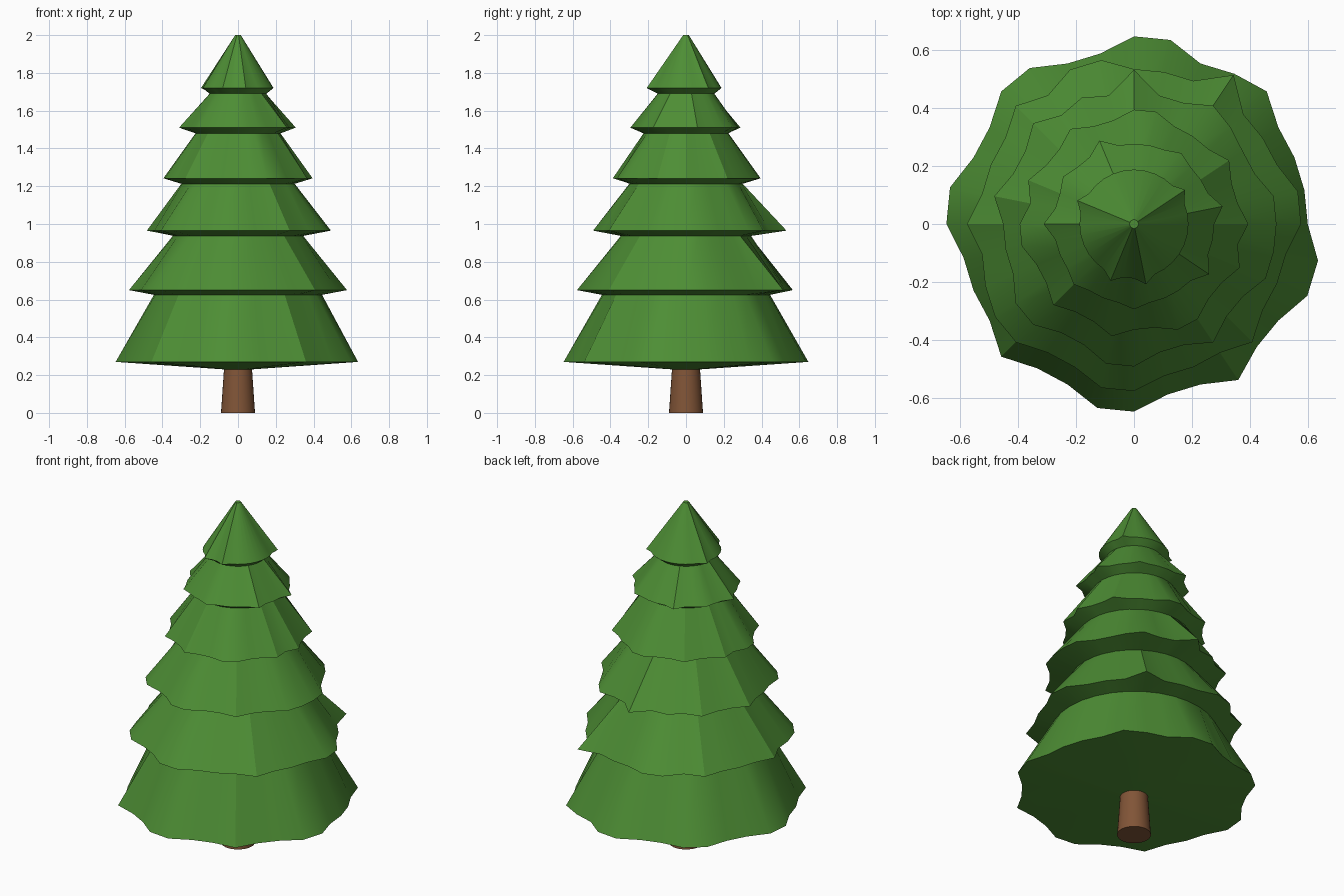
import bpy, bmesh
from math import cos, sin, pi

if "Cube" in bpy.data.objects:
    bpy.data.objects.remove(bpy.data.objects["Cube"])

SEGS = 32


def material(name, colour):
    mat = bpy.data.materials.new(name)
    mat.diffuse_color = colour
    mat.use_nodes = True
    mat.node_tree.nodes["Principled BSDF"].inputs["Base Color"].default_value = mat.diffuse_color
    return mat


def ring(bm, radii, z):
    return [bm.verts.new((r * cos(2 * pi * i / len(radii)), r * sin(2 * pi * i / len(radii)), z))
            for i, r in enumerate(radii)]


def stack(name, levels, mat):
    """Skin a stack of rings from bottom to top, closing both ends."""
    bm = bmesh.new()
    rings = [ring(bm, radii, z) for radii, z in levels]
    n = len(rings[0])
    for a, b in zip(rings, rings[1:]):
        for i in range(n):
            j = (i + 1) % n
            bm.faces.new((a[i], a[j], b[j], b[i]))
    bm.faces.new(rings[0][::-1])
    bm.faces.new(rings[-1])
    bmesh.ops.recalc_face_normals(bm, faces=bm.faces)
    mesh = bpy.data.meshes.new(name)
    bm.to_mesh(mesh)
    bm.free()
    obj = bpy.data.objects.new(name, mesh)
    bpy.context.collection.objects.link(obj)
    mesh.materials.append(mat)
    bpy.ops.object.select_all(action='DESELECT')
    obj.select_set(True)
    bpy.context.view_layer.objects.active = obj
    bpy.ops.object.shade_smooth_by_angle(angle=pi / 6)
    return obj


green = material("needles", (0.075, 0.27, 0.035, 1))
brown = material("bark", (0.22, 0.09, 0.038, 1))

# Tapered trunk
stack("trunk", [([0.09] * SEGS, 0), ([0.073] * SEGS, 0.25)], brown)

# Branch tiers: underside radius and z, rim low / high radius and z, rim pattern
# L = low, M = middle, H = high, S = stray spike
LEVEL = {"L": 0, "M": 0.5, "H": 1, "S": 2}
tiers = [
    (0.07, 0.23, 0.60, 0.648, 0.27, "LLLLHMLHHLLHHLLHHLLLHLLHHLLHLLHH"),
    (0.445, 0.625, 0.535, 0.577, 0.65, "HHLLLSLLLHHLHLLLHLMHHLLHHLLLHLLL"),
    (0.345, 0.937, 0.452, 0.492, 0.965, "HHLLMHLLSLMLHLLHLLLHHLLHHLLHLLHH"),
    (0.30, 1.213, 0.365, 0.395, 1.242, "HLLHLLLHHLLHLLHLHHLLHLLHLLHHLLHL"),
    (0.225, 1.48, 0.277, 0.312, 1.51, "LHLLLMLLLLHLLMLLHLLLMLLLMLLLLHLL"),
    (0.15, 1.69, 0.188, 0.212, 1.72, "LLLHLLLLLLLLLLHLLLLLLLHLLHLLLLLL"),
]
levels = []
for r_in, z_in, lo, hi, z_rim, pattern in tiers:
    levels.append(([r_in] * SEGS, z_in))
    levels.append(([lo + (hi - lo) * LEVEL[c] for c in pattern], z_rim))
levels.append(([0.015] * SEGS, 2.0))
stack("foliage", levels, green)
